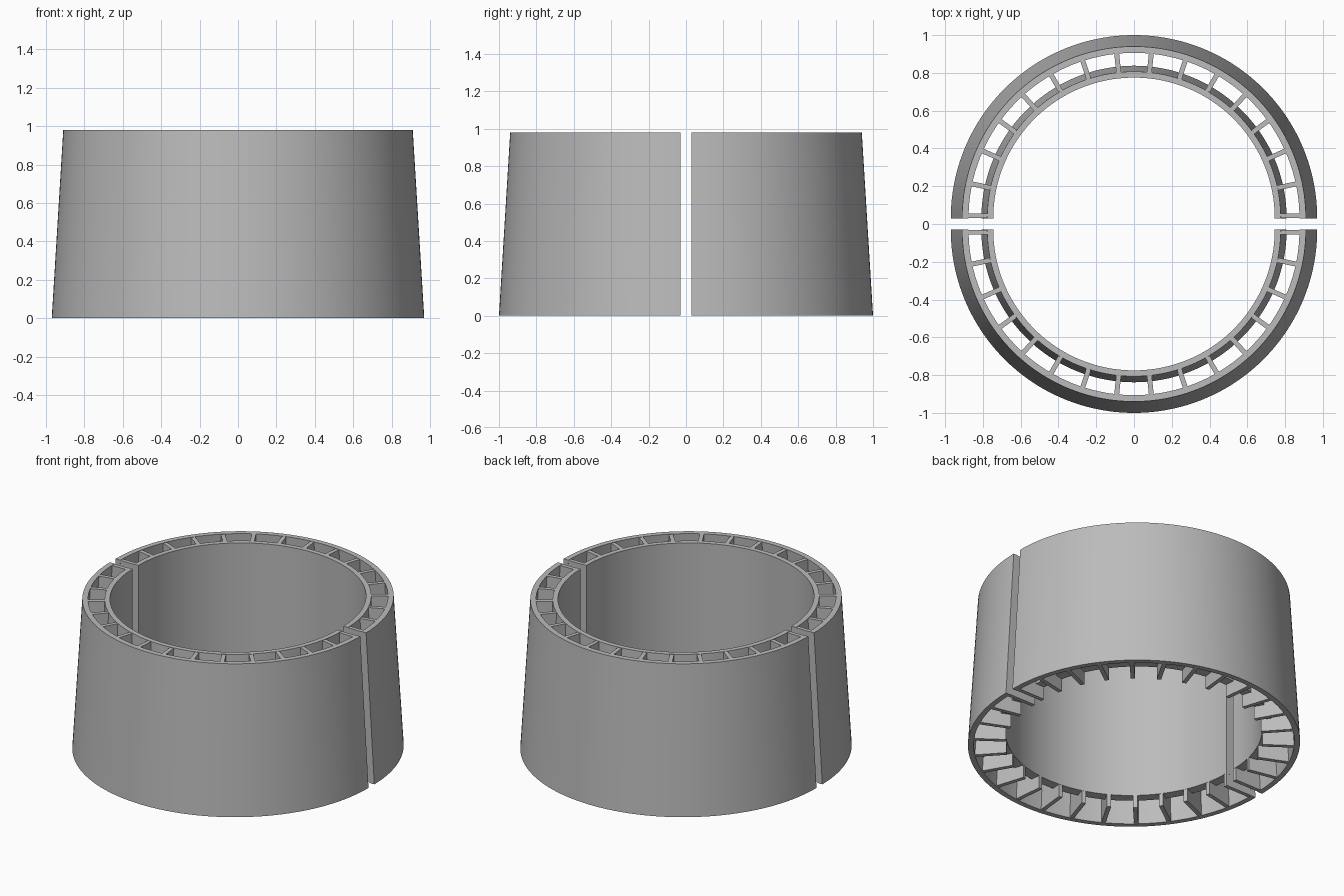
import bpy, bmesh, math
from mathutils import Matrix, Vector

cube = bpy.data.objects.get("Cube")
if cube:
    bpy.data.objects.remove(cube, do_unlink=True)

HEIGHT = 0.98
HALF_GAP = 0.03
POCKETS = 15          # pockets per half ring
SEGMENTS = 90         # arc steps per half ring
WALL_FOOT = 0.085     # the inner wall stops above the ground
RIB = 0.026           # rib thickness

grey = bpy.data.materials.new("plain grey")
grey.use_nodes = True
colour = (0.5, 0.5, 0.5, 1)
grey.diffuse_color = colour
grey.node_tree.nodes["Principled BSDF"].inputs["Base Color"].default_value = colour


def finish(bm, name, smooth):
    """Turn a bmesh into a shaded object."""
    bmesh.ops.recalc_face_normals(bm, faces=bm.faces[:])
    mesh = bpy.data.meshes.new(name)
    bm.to_mesh(mesh)
    bm.free()
    mesh.materials.append(grey)
    obj = bpy.data.objects.new(name, mesh)
    bpy.context.collection.objects.link(obj)
    if smooth:
        bpy.ops.object.select_all(action='DESELECT')
        obj.select_set(True)
        bpy.context.view_layer.objects.active = obj
        bpy.ops.object.shade_smooth_by_angle(angle=math.radians(30))
    return obj


def half_turn(name, profile, placement):
    """Sweep a closed (radius, height) profile through half a circle."""
    bm = bmesh.new()
    rings = []
    for i in range(SEGMENTS + 1):
        a = math.pi * i / SEGMENTS
        rings.append([bm.verts.new((r * math.cos(a), r * math.sin(a), z))
                      for r, z in profile])
    n = len(profile)
    for p, q in zip(rings, rings[1:]):
        for k in range(n):
            m = (k + 1) % n
            bm.faces.new((p[k], p[m], q[m], q[k]))
    bm.faces.new(rings[0])
    bm.faces.new(rings[-1])
    bm.transform(placement)
    return finish(bm, name, True)


def add_plate(bm, profile, angle, near, far):
    """Add an upright radial plate between two sideways offsets."""
    face = bm.faces.new([bm.verts.new((r, near, z)) for r, z in profile])
    out = bmesh.ops.extrude_face_region(bm, geom=[face], use_keep_orig=True)
    moved = [v for v in out["geom"] if isinstance(v, bmesh.types.BMVert)]
    bmesh.ops.translate(bm, verts=moved, vec=Vector((0, far - near, 0)))
    verts = moved + list(face.verts)
    bmesh.ops.rotate(bm, verts=verts, cent=(0, 0, 0),
                     matrix=Matrix.Rotation(angle, 3, 'Z'))


outer_profile = [(0.97, 0), (0.91, HEIGHT), (0.876, HEIGHT), (0.936, 0)]
inner_profile = [(0.745, WALL_FOOT), (0.808, WALL_FOOT),
                 (0.777, HEIGHT), (0.745, HEIGHT)]
# Ribs sit inside both walls and step in beneath the inner wall
rib_profile = [(0.746, 0.002), (0.95, 0.002), (0.89, HEIGHT - 0.002),
               (0.76, HEIGHT - 0.002), (0.76, WALL_FOOT + 0.01),
               (0.746, WALL_FOOT + 0.01)]

for side, turn in (("back", 0), ("front", math.pi)):
    place = Matrix.Rotation(turn, 4, 'Z') @ Matrix.Translation((0, HALF_GAP, 0))
    half_turn(side + "_outer_wall", outer_profile, place)
    half_turn(side + "_inner_wall", inner_profile, place)

    # Radial ribs between the walls
    bm = bmesh.new()
    for i in range(1, POCKETS):
        add_plate(bm, rib_profile, math.pi * i / POCKETS, -RIB / 2, RIB / 2)
    bm.transform(place)
    finish(bm, side + "_ribs", False)

    # Flat plates closing the two split ends
    bm = bmesh.new()
    add_plate(bm, rib_profile, 0, 0.0005, RIB)
    add_plate(bm, rib_profile, math.pi, -RIB, -0.0005)
    bm.transform(place)
    finish(bm, side + "_end_plates", False)
